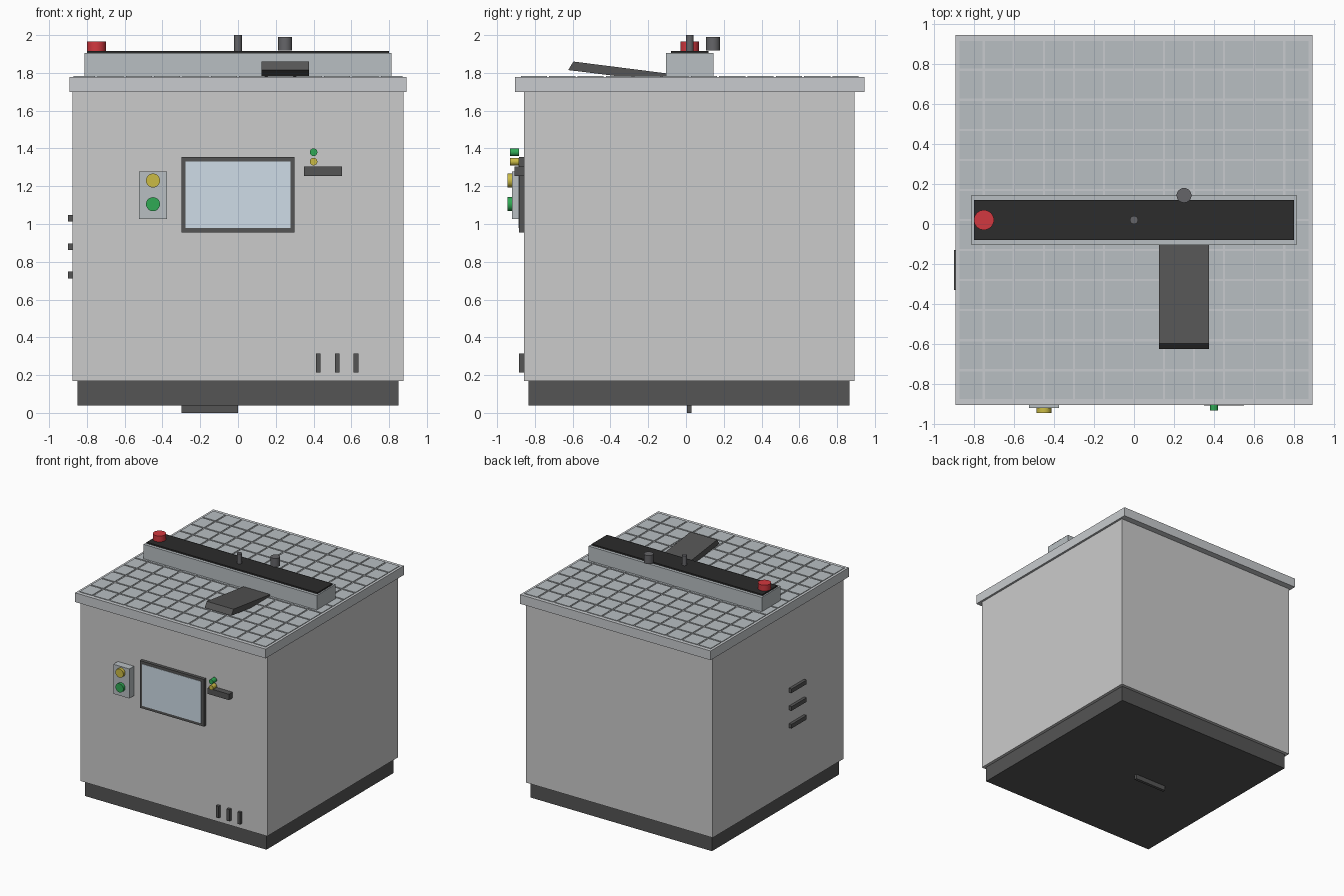
import bpy
import bmesh
from math import radians, pi

if "Cube" in bpy.data.objects:
    bpy.data.objects.remove(bpy.data.objects["Cube"])

CY = 0.02  # depth centre of the cabinet


def mat(name, r, g, b):
    m = bpy.data.materials.new(name)
    m.diffuse_color = (r, g, b, 1)
    m.use_nodes = True
    m.node_tree.nodes["Principled BSDF"].inputs["Base Color"].default_value = m.diffuse_color
    return m


DARK = mat("dark_grey", 0.09, 0.09, 0.09)
BLACK = mat("black", 0.025, 0.025, 0.025)
LIGHT = mat("light_grey", 0.58, 0.6, 0.62)
PALE = mat("pale_grey", 0.48, 0.52, 0.54)
GLASS = mat("screen_blue", 0.62, 0.72, 0.8)
RED = mat("red", 0.65, 0.04, 0.05)
GREEN = mat("green", 0.03, 0.4, 0.09)
YELLOW = mat("yellow", 0.6, 0.5, 0.06)
STEEL = mat("steel", 0.13, 0.13, 0.14)


def finish(name, bm, material):
    bmesh.ops.recalc_face_normals(bm, faces=bm.faces)
    me = bpy.data.meshes.new(name)
    bm.to_mesh(me)
    bm.free()
    ob = bpy.data.objects.new(name, me)
    bpy.context.collection.objects.link(ob)
    if material:
        me.materials.append(material)
    return ob


def add_box(bm, x, y, z):
    vs = bmesh.ops.create_cube(bm, size=1)["verts"]
    for v in vs:
        for i, (a, b) in enumerate((x, y, z)):
            v.co[i] = (a + b) / 2 + v.co[i] * (b - a)


def box(name, x, y, z, material=None):
    bm = bmesh.new()
    add_box(bm, x, y, z)
    return finish(name, bm, material)


def cyl(name, loc, r, depth, material, front=False):
    bpy.ops.mesh.primitive_cylinder_add(vertices=32, radius=r, depth=depth, location=loc,
                                        rotation=(pi / 2 if front else 0, 0, 0))
    ob = bpy.context.object
    ob.name = name
    ob.data.materials.append(material)
    bpy.ops.object.shade_smooth_by_angle(angle=radians(35))
    return ob


# Cabinet: foot bar, plinth, body and top slab
box("foot_bar", (-0.30, 0.0), (0.005, 0.03), (0, 0.045), DARK)
box("plinth", (-0.85, 0.85), (-0.833, 0.866), (0.04, 0.17), DARK)
box("cabinet_body", (-0.875, 0.875), (-0.858, 0.892), (0.17, 1.705))
box("top_slab", (-0.893, 0.893), (CY - 0.925, CY + 0.925), (1.70, 1.778), LIGHT)

# Tiles on the top, separated by narrow grooves
bm = bmesh.new()
G = 0.006
for i in range(-6, 6):
    for j in range(-6, 6):
        x0, x1 = max(i * 0.15 + G, -0.872), min((i + 1) * 0.15 - G, 0.872)
        y0 = CY + j * 0.15 + G
        add_box(bm, (x0, x1), (y0, y0 + 0.15 - 2 * G), (1.77, 1.783))
finish("top_tiles", bm, PALE)

# Raised beam with its black cover
box("beam", (-0.812, 0.812), (CY - 0.125, CY + 0.125), (1.775, 1.905), PALE)
box("beam_cover", (-0.80, 0.80), (CY - 0.10, CY + 0.10), (1.90, 1.917), BLACK)
cyl("stop_button", (-0.75, CY, 1.94), 0.05, 0.054, RED)
cyl("centre_post", (0, CY, 1.955), 0.02, 0.09, STEEL)
cyl("rear_knob", (0.25, 0.143, 1.955), 0.037, 0.072, STEEL)

# Sloping chute: slanted side profile extruded across x
bm = bmesh.new()
profile = [(-0.624, 1.815), (-0.596, 1.86), (-0.10, 1.797), (-0.10, 1.75)]
face = bm.faces.new([bm.verts.new((0.125, y, z)) for y, z in profile])
ext = bmesh.ops.extrude_face_region(bm, geom=[face])["geom"]
bmesh.ops.translate(bm, vec=(0.25, 0, 0), verts=[e for e in ext if isinstance(e, bmesh.types.BMVert)])
finish("chute", bm, DARK)

# Screen with frame
box("screen_frame", (-0.30, 0.30), (-0.885, -0.85), (0.955, 1.355), DARK)
box("screen_glass", (-0.277, 0.277), (-0.888, -0.87), (0.978, 1.332), GLASS)

# Two-button control box
box("control_box", (-0.525, -0.375), (-0.92, -0.85), (1.027, 1.277), PALE)
cyl("yellow_button", (-0.45, -0.92, 1.23), 0.037, 0.05, YELLOW, True)
cyl("green_button", (-0.45, -0.92, 1.105), 0.037, 0.05, GREEN, True)

# Side bracket with indicator lamps
box("bracket", (0.35, 0.55), (-0.907, -0.85), (1.255, 1.305), DARK)
cyl("green_lamp", (0.40, -0.908, 1.38), 0.02, 0.05, GREEN, True)
cyl("yellow_lamp", (0.40, -0.908, 1.33), 0.02, 0.05, YELLOW, True)

# Vent bars on the front and the left side
for k in range(3):
    x, z = 0.425 + 0.1 * k, 0.73 + 0.15 * k
    box(f"front_vent_{k + 1}", (x - 0.0125, x + 0.0125), (-0.883, -0.85), (0.215, 0.315), DARK)
    box(f"side_vent_{k + 1}", (-0.90, -0.865), (-0.33, -0.13), (z - 0.0175, z + 0.0175), DARK)
